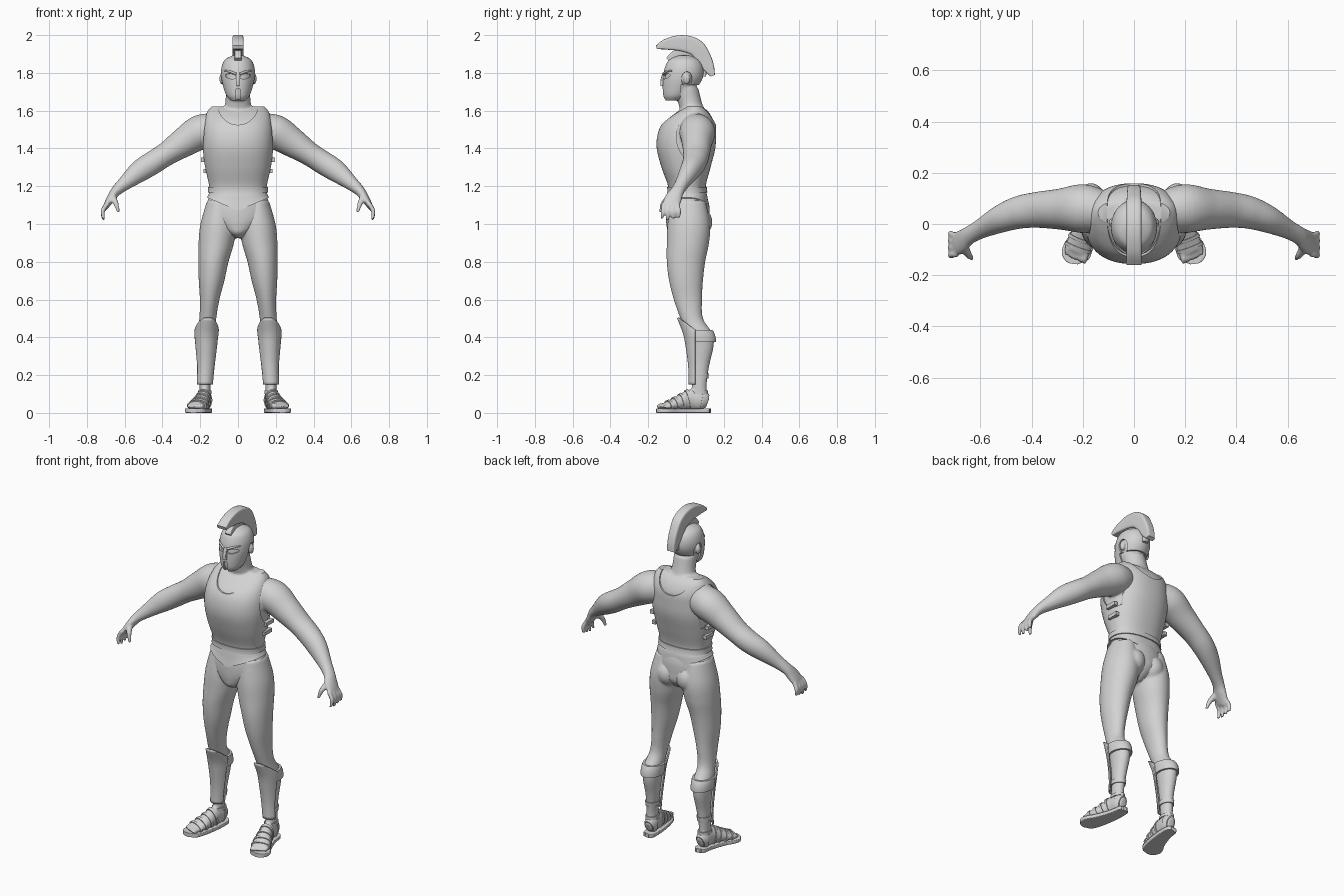
import bpy, bmesh, math
from mathutils import Vector, Matrix

if "Cube" in bpy.data.objects:
    bpy.data.objects.remove(bpy.data.objects["Cube"])

grey = bpy.data.materials.new("plain grey")
grey.use_nodes = True
grey.diffuse_color = (0.65, 0.65, 0.65, 1)
grey.node_tree.nodes["Principled BSDF"].inputs["Base Color"].default_value = (0.65, 0.65, 0.65, 1)

X, Y, Z = Vector((1, 0, 0)), Vector((0, 1, 0)), Vector((0, 0, 1))
ONE, BOTH = (1,), (1, -1)


def sample(rows, t):
    """Smooth interpolation through rows of x, y, z, half width, half depth."""
    i = min(int(t), len(rows) - 2)
    f = t - i
    p = [rows[max(0, min(len(rows) - 1, i + k))] for k in (-1, 0, 1, 2)]
    return [b + f / 2 * (c - a + f * (2 * a - 5 * b + 4 * c - d + f * (3 * (b - c) + d - a)))
            for a, b, c, d in zip(*p)]


def loft(bm, rows, sides=ONE, t0=0, t1=None, grow=0, up=Y, axis=None, power=2, n=32, cap=True):
    t1 = len(rows) - 1 if t1 is None else t1
    steps = max(2, math.ceil((t1 - t0) * 6))
    for s in sides:
        rings = []
        for k in range(steps + 1):
            t = t0 + (t1 - t0) * k / steps
            x, y, z, a, b = sample(rows, t)
            if axis is None:
                before = Vector(sample(rows, max(0, t - 0.1))[:3])
                after = Vector(sample(rows, min(len(rows) - 1, t + 0.1))[:3])
                tan = (after - before).normalized()
            else:
                tan = axis
            v = (up - tan * up.dot(tan)).normalized()
            u = v.cross(tan)
            ring = []
            for j in range(n):
                ang = math.tau * (j + 0.5) / n
                c, d = math.cos(ang), math.sin(ang)
                c = math.copysign(abs(c) ** (2 / power), c)
                d = math.copysign(abs(d) ** (2 / power), d)
                p = Vector((x, y, z)) + u * c * (a + grow) + v * d * (b + grow)
                ring.append(bm.verts.new((p.x * s, p.y, p.z)))
            rings.append(ring)
        for r, q in zip(rings, rings[1:]):
            for j in range(n):
                bm.faces.new((r[j], r[j - 1], q[j - 1], q[j]))
        if cap:
            bm.faces.new(rings[0])
            bm.faces.new(rings[-1])


def ball(bm, centre, radii, sides=ONE, tilt=0):
    for s in sides:
        m = (Matrix.Translation((centre[0] * s, *centre[1:])) @ Matrix.Rotation(tilt * s, 4, 'Y')
             @ Matrix.Diagonal((*radii, 1)))
        bmesh.ops.create_uvsphere(bm, u_segments=24, v_segments=16, radius=1, matrix=m)


def box(bm, centre, size, sides=ONE):
    for s in sides:
        m = Matrix.Translation((centre[0] * s, *centre[1:])) @ Matrix.Diagonal((*size, 1))
        bmesh.ops.create_cube(bm, size=1, matrix=m)


def finish(name, bm, cutter=None):
    for b in (bm, cutter):
        if b:
            bmesh.ops.recalc_face_normals(b, faces=b.faces)
    mesh = bpy.data.meshes.new(name)
    bm.to_mesh(mesh)
    ob = bpy.data.objects.new(name, mesh)
    bpy.context.collection.objects.link(ob)
    if cutter:
        cut_mesh = bpy.data.meshes.new("cutter")
        cutter.to_mesh(cut_mesh)
        cut = bpy.data.objects.new("cutter", cut_mesh)
        bpy.context.collection.objects.link(cut)
        mod = ob.modifiers.new("cut", 'BOOLEAN')
        mod.operation, mod.solver, mod.object, mod.use_self = 'DIFFERENCE', 'EXACT', cut, True
        dg = bpy.context.evaluated_depsgraph_get()
        ob.data = bpy.data.meshes.new_from_object(ob.evaluated_get(dg))
        ob.modifiers.clear()
        bpy.data.objects.remove(cut)
    ob.data.materials.clear()
    ob.data.materials.append(grey)
    bpy.ops.object.select_all(action='DESELECT')
    ob.select_set(True)
    bpy.context.view_layer.objects.active = ob
    bpy.ops.object.shade_smooth_by_angle(angle=math.radians(40))
    return ob


# Shared body sections
torso = [(0, .005, 1.07, .165, .115), (0, .008, 1.14, .157, .106), (0, .005, 1.2, .153, .1),
         (0, 0, 1.3, .174, .13), (0, 0, 1.4, .188, .155), (0, .005, 1.48, .188, .154),
         (0, .018, 1.54, .18, .137), (0, .035, 1.59, .165, .095), (0, .045, 1.622, .14, .05)]
hips = [(0, .01, 1.15, .152, .1), (0, .01, 1.1, .166, .113), (0, .01, 1.04, .165, .116),
        (0, .01, .99, .12, .113), (0, 0, .95, .06, .092), (0, 0, .925, .02, .05)]
leg = [(.1, .012, 1.12, .065, .092), (.105, .015, 1.0, .094, .113), (.115, .01, .9, .094, .112),
       (.13, 0, .8, .08, .102), (.14, 0, .7, .068, .09), (.15, .01, .6, .052, .075),
       (.16, .03, .5, .045, .06), (.167, .07, .42, .05, .07), (.168, .08, .35, .046, .066),
       (.17, .075, .25, .036, .048), (.175, .07, .15, .03, .04), (.175, .07, .08, .03, .042),
       (.175, .07, .04, .03, .042)]
foot = [(.172, .115, .055, .02, .03), (.174, .085, .065, .034, .05), (.18, .03, .07, .036, .055),
        (.192, -.02, .058, .042, .043), (.209, -.07, .044, .05, .03), (.224, -.11, .036, .05, .019)]
arm = [(.12, .05, 1.5, .085, .08), (.2, .06, 1.485, .092, .095), (.29, .058, 1.43, .078, .08),
       (.38, .055, 1.37, .063, .07), (.45, .045, 1.325, .062, .064), (.52, .02, 1.28, .058, .054),
       (.6, -.02, 1.215, .038, .038), (.645, -.045, 1.175, .028, .036),
       (.67, -.065, 1.14, .023, .045), (.692, -.078, 1.105, .017, .046), (.7, -.085, 1.085, .011, .036)]
neck = [(0, .045, 1.52, .12, .08), (0, .04, 1.58, .092, .068), (0, .022, 1.64, .068, .063),
        (0, 0, 1.72, .065, .065)]
head = [(0, -.065, 1.655, .03, .036), (0, -.052, 1.68, .052, .06), (0, -.03, 1.73, .07, .085),
        (0, -.015, 1.78, .08, .097), (0, -.01, 1.83, .078, .092), (0, -.01, 1.87, .06, .07),
        (0, -.01, 1.892, .02, .025)]

# Skin: all body parts fused into one smooth surface
bm = bmesh.new()
loft(bm, torso, grow=-.008, axis=Z, power=2.3)
loft(bm, hips, grow=-.004, axis=Z)
loft(bm, neck, axis=Z)
loft(bm, head, axis=Z)
loft(bm, leg, BOTH, axis=Z)
loft(bm, foot, BOTH, up=Z)
loft(bm, arm, BOTH)
ball(bm, (.066, .06, 1.01), (.07, .08, .08), BOTH)      # buttocks
ball(bm, (.087, .005, 1.768), (.012, .018, .03), BOTH)  # ears
ball(bm, (0, -.116, 1.745), (.012, .016, .026))         # nose
for i in range(4):
    y = -.118 + i * .024
    tip = 1.02 + .006 * abs(i - 1)
    loft(bm, [(.692, y, 1.11, .013, .013), (.716, y - .004 + i * .004, 1.068, .012, .012),
              (.712, y - .01 + i * .006, tip, .008, .008)], BOTH, n=12)
loft(bm, [(.662, -.09, 1.14, .018, .018), (.645, -.122, 1.105, .014, .014),
          (.632, -.134, 1.06, .008, .008)], BOTH, n=12)
for i in range(5):
    r = .017 - .002 * i
    ball(bm, (.193 + i * .018, -.13 + i * .007, .034), (r * .75, .026, r), BOTH)
skin = finish("body", bm)
mod = skin.modifiers.new("fuse", 'REMESH')
mod.mode, mod.voxel_size, mod.use_smooth_shade = 'VOXEL', .007, True
mod = skin.modifiers.new("soften", 'SMOOTH')
mod.factor, mod.iterations = .5, 4

# Briefs
bm = bmesh.new()
loft(bm, hips, axis=Z, n=48)
finish("briefs", bm)

# Breastplate with arm holes, neckline and pointed lower edge
bm = bmesh.new()
loft(bm, torso, axis=Z, power=2.3, n=64)
for v in bm.verts:
    if v.co.z < 1.16:
        v.co.z += .07 * abs(v.co.x) / .165 * (1.16 - v.co.z) / .09
cut = bmesh.new()
loft(cut, [(.155, .05, 1.46, .1, .13), (.4, .05, 1.46, .1, .13)], BOTH, up=Z, axis=X, n=48)
loft(cut, [(0, -.4, 1.63, .105, .105), (0, .4, 1.63, .105, .105)], up=Z, axis=Y, n=48)
finish("breastplate", bm, cut)

bm = bmesh.new()
loft(bm, torso, t0=1.45, t1=1.95, grow=.006, axis=Z, power=2.3, n=64)
finish("waist_band", bm)

bm = bmesh.new()
for z in (1.28, 1.34):
    box(bm, (.172 + (z - 1.28) * .2, .03, z), (.022, .07, .022), BOTH)
finish("side_buckles", bm)

# Helmet: shell with eye slots, mouth slit and open ears and nape
bm = bmesh.new()
loft(bm, head, grow=.009, axis=Z, n=64)
cut = bmesh.new()
ball(cut, (.04, -.11, 1.782), (.03, .06, .013), BOTH, tilt=-.2)
box(cut, (0, -.12, 1.68), (.022, .08, .07))
box(cut, (0, .12, 1.68), (.4, .3, .11))
ball(cut, (.09, .005, 1.765), (.04, .03, .042), BOTH)
finish("helmet", bm, cut)

bm = bmesh.new()
loft(bm, [(.008, -.118, 1.793, .006, .008), (.04, -.104, 1.806, .006, .008),
          (.07, -.072, 1.812, .004, .006)], BOTH, n=12)
loft(bm, [(0, -.116, 1.8, .01, .008), (0, -.127, 1.76, .011, .008),
          (0, -.127, 1.732, .012, .008)], power=4, n=16)
finish("brow_and_nose_guard", bm)

# Crest and its holder
bm = bmesh.new()
loft(bm, [(0, -.157, 1.935, .01, .03), (0, -.1, 1.952, .03, .03), (0, -.02, 1.957, .043, .03),
          (0, .05, 1.935, .045, .03), (0, .09, 1.885, .04, .028), (0, .12, 1.83, .03, .026),
          (0, .142, 1.785, .012, .024)], up=X, power=6)
finish("crest", bm)
bm = bmesh.new()
loft(bm, [(0, -.09, 1.865, .02, .018), (0, -.055, 1.9, .02, .018), (0, 0, 1.91, .02, .018),
          (0, .05, 1.885, .02, .018), (0, .085, 1.83, .02, .018), (0, .092, 1.78, .015, .016)],
     up=X, power=5)
finish("crest_holder", bm)

# Greaves: front shells with sloping knee edge, and straps
bm = bmesh.new()
loft(bm, leg, BOTH, t0=5.95, t1=10, grow=.008, axis=Z, n=48, cap=False)
for point, normal in (((0, .05, 0), Y), ((0, -.03, .5), Vector((0, .06, .08)))):
    bmesh.ops.bisect_plane(bm, geom=bm.verts[:] + bm.edges[:] + bm.faces[:],
                           plane_co=point, plane_no=normal, clear_outer=True)
greaves = finish("greaves", bm)
greaves.modifiers.new("thickness", 'SOLIDIFY').thickness = .008
bm = bmesh.new()
loft(bm, leg, BOTH, t0=6.75, t1=7.65, grow=.011, axis=Z, n=48)
loft(bm, leg, BOTH, t0=9.4, t1=9.65, grow=.005, axis=Z, n=48)
finish("greave_straps", bm)

# Sandals
bm = bmesh.new()
outline = [(.172, .128, .012), (.172, .115, .032), (.178, .04, .04), (.2, -.05, .05),
           (.225, -.11, .057), (.233, -.14, .044), (.235, -.156, .015)]
loft(bm, [(x, y, .012, w, .012) for x, y, w in outline], BOTH, up=Z, power=8)
finish("sandal_soles", bm)
bm = bmesh.new()
for t in (2.2, 2.9, 3.6, 4.35):
    loft(bm, foot, BOTH, t0=t, t1=t + .25, grow=.005, up=Z)
loft(bm, leg, BOTH, t0=10.4, t1=10.65, grow=.006, axis=Z)
loft(bm, foot, BOTH, t0=.3, t1=1.1, grow=.004, up=Z)
finish("sandal_straps", bm)
